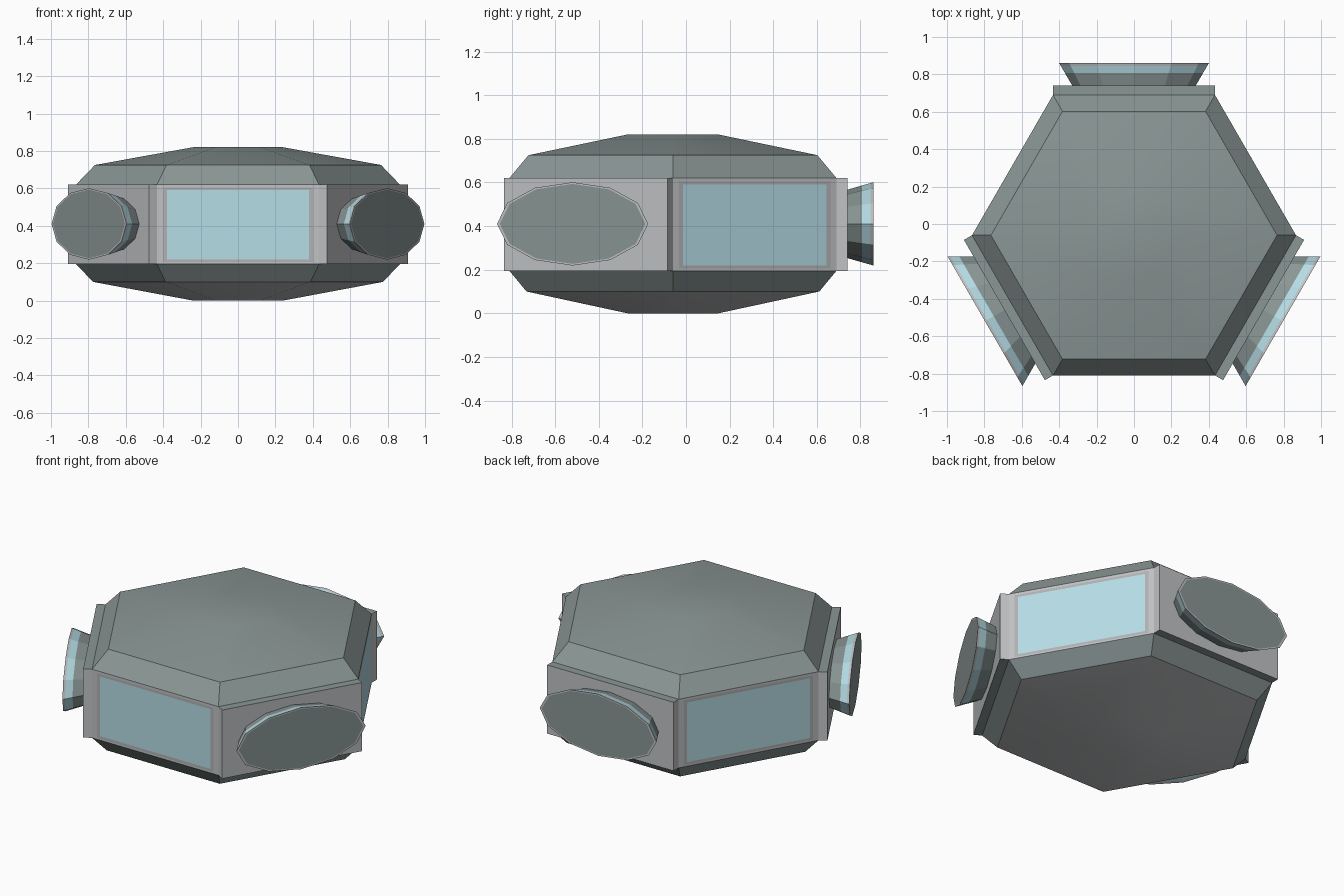
import bpy, bmesh, math
from mathutils import Matrix, Vector

if "Cube" in bpy.data.objects:
    bpy.data.objects.remove(bpy.data.objects["Cube"])

CY = -0.06      # hexagon centre in y
MID = 0.41      # mid height of the ports


def material(name, rgb):
    m = bpy.data.materials.new(name)
    lin = [((c / 255 + 0.055) / 1.055) ** 2.4 for c in rgb]
    m.diffuse_color = (*lin, 1)
    m.use_nodes = True
    m.node_tree.nodes["Principled BSDF"].inputs["Base Color"].default_value = m.diffuse_color
    return m


HULL = material("hull grey green", (138, 150, 149))
FRAME = material("frame light grey", (192, 194, 196))
BORDER = material("window border grey", (178, 177, 179))
GLASS = material("window pale blue", (182, 221, 230))


def loft(name, rings, mats, rule, turn=0.0, smooth=False, detail=None):
    """Skin closed rings, cap both ends, then turn about the hexagon axis."""
    bm = bmesh.new()
    loops = [[bm.verts.new(p) for p in r] for r in rings]
    for a, b in zip(loops, loops[1:]):
        n = len(a)
        for i in range(n):
            bm.faces.new((a[i], a[(i + 1) % n], b[(i + 1) % n], b[i]))
    bm.faces.new(loops[0])
    bm.faces.new(loops[-1])
    bmesh.ops.recalc_face_normals(bm, faces=bm.faces)
    bm.normal_update()
    for f in bm.faces:
        f.material_index = rule(f)
    if detail:
        detail(bm)
    for f in bm.faces:
        f.smooth = smooth
    bmesh.ops.transform(bm, verts=bm.verts,
                        matrix=Matrix.Translation((0, CY, 0)) @ Matrix.Rotation(turn, 4, 'Z'))
    me = bpy.data.meshes.new(name)
    bm.to_mesh(me)
    bm.free()
    for m in mats:
        me.materials.append(m)
    if smooth:
        me.set_sharp_from_angle(angle=math.radians(30))
    ob = bpy.data.objects.new(name, me)
    bpy.context.collection.objects.link(ob)
    return ob


def ellipse(x, ry, rz, n=12):
    return [Vector((x, ry * math.cos(2 * math.pi * i / n), MID + rz * math.sin(2 * math.pi * i / n)))
            for i in range(n)]


def rect(x, hy, z0, z1):
    return [Vector((x, y, z)) for y, z in ((-hy, z0), (hy, z0), (hy, z1), (-hy, z1))]


# Hexagonal hull: shallow domes, bevels and a light side band
profile = [(0.24, 0), (0.775, 0.10), (0.866, 0.195), (0.866, 0.62), (0.765, 0.725), (0.24, 0.82)]
hexes = [[Vector((r * math.cos(math.radians(60 * i)), r * math.sin(math.radians(60 * i)), z))
          for i in range(6)] for r, z in profile]


def hull_rule(f):
    return 1 if abs(f.normal.z) < 0.1 or f.normal.z < -0.9 else 0


# Windows inset flush into three of the side faces
def cut_windows(bm):
    for deg in (270, 30, 150):
        t = math.radians(deg)
        out = Vector((math.cos(t), math.sin(t), 0))
        side = Vector((-math.sin(t), math.cos(t), 0))
        face = next(f for f in bm.faces if f.normal.dot(out) > 0.99)
        for mat, hy, hz in ((2, 0.40, 0.20), (3, 0.38, 0.185)):
            bmesh.ops.inset_individual(bm, faces=[face], thickness=0.01)
            face.material_index = mat
            for v in face.verts:
                y = math.copysign(hy, v.co.dot(side))
                z = 0.405 + math.copysign(hz, v.co.z - 0.405)
                v.co = out * 0.75 + side * y + Vector((0, 0, z))


loft("hull", hexes, [HULL, FRAME, BORDER, GLASS], hull_rule, smooth=True, detail=cut_windows)


# Docking ports on the other three sides: mounting plate and flared collar
def collar_rule(f):
    x = f.calc_center_median().x
    if f.normal.x > 0.9:
        return 2 if len(f.verts) == 4 else 0    # thin rim, hatch disc
    if x > 0.906:
        return 2                                # pale lip
    return 1 if x > 0.865 else 0                # glass strip on the flare


def flare(x):
    k = (x - 0.80) / 0.12
    return ellipse(x, 0.33 + 0.07 * k, 0.157 + 0.034 * k)


for name, deg in (("back", 90), ("front_left", 210), ("front_right", 330)):
    t = math.radians(deg)
    loft(name + "_port_plate", [rect(0.74, 0.433, 0.195, 0.62), rect(0.80, 0.433, 0.195, 0.62)],
         [HULL, FRAME], lambda f: 0 if abs(f.normal.z) > 0.5 else 1, t)
    loft(name + "_port_collar",
         [flare(0.795), flare(0.866), flare(0.906), flare(0.92), ellipse(0.92, 0.385, 0.183)],
         [HULL, GLASS, FRAME], collar_rule, t)
